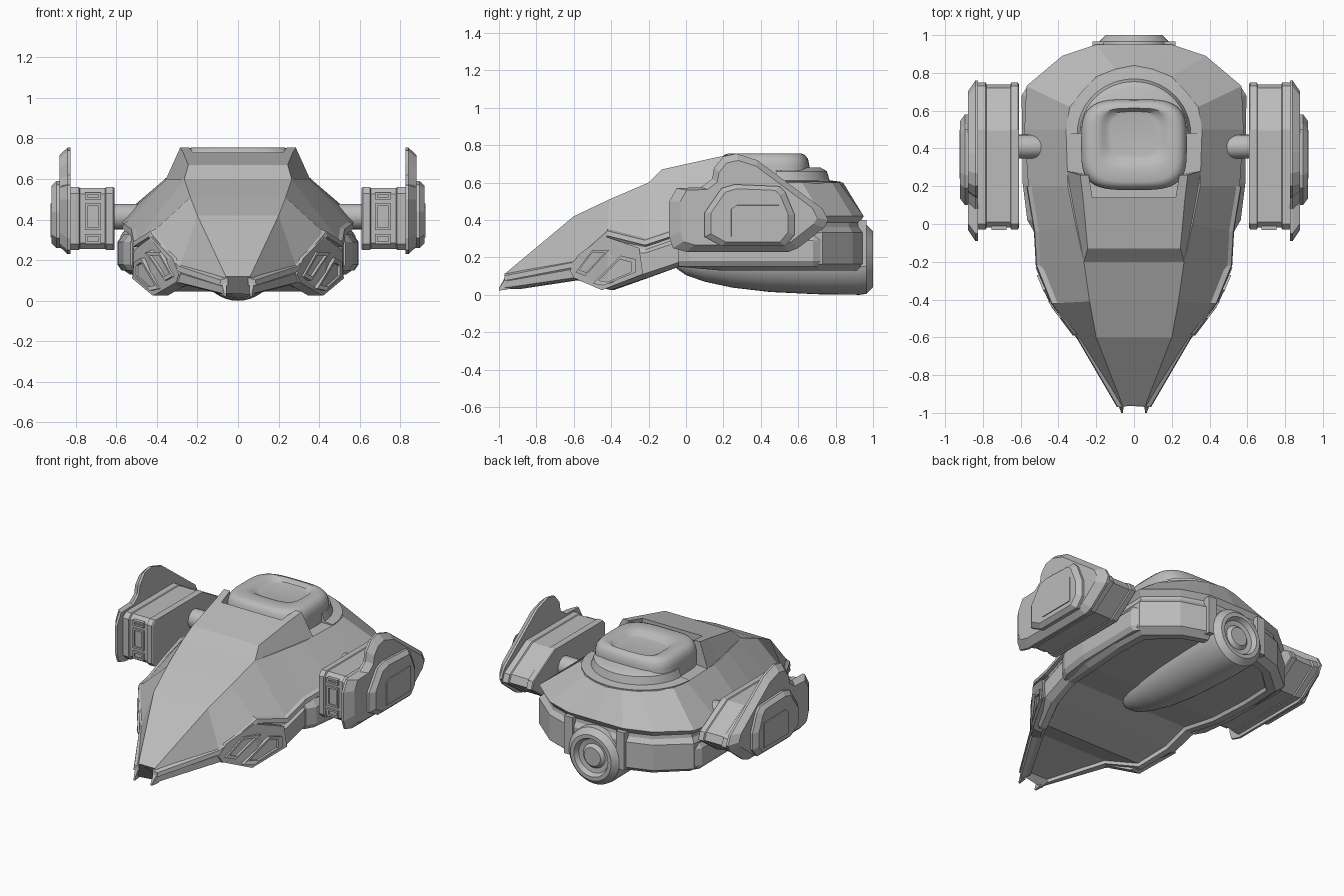
import bpy, bmesh
from math import sin, cos, pi, copysign, radians
from mathutils import Vector

if "Cube" in bpy.data.objects:
    bpy.data.objects.remove(bpy.data.objects["Cube"])

hull_grey = bpy.data.materials.new("hull_grey")
hull_grey.use_nodes = True
GREY = (0.5, 0.5, 0.5, 1)
hull_grey.diffuse_color = GREY
hull_grey.node_tree.nodes["Principled BSDF"].inputs["Base Color"].default_value = GREY


def finish(name, bm, smooth=False):
    """Turn a bmesh into a finished object."""
    bmesh.ops.remove_doubles(bm, verts=bm.verts, dist=0.0005)
    bmesh.ops.recalc_face_normals(bm, faces=bm.faces)
    mesh = bpy.data.meshes.new(name)
    bm.to_mesh(mesh)
    bm.free()
    mesh.materials.append(hull_grey)
    obj = bpy.data.objects.new(name, mesh)
    bpy.context.collection.objects.link(obj)
    if smooth:
        bpy.ops.object.select_all(action='DESELECT')
        obj.select_set(True)
        bpy.context.view_layer.objects.active = obj
        bpy.ops.object.shade_smooth_by_angle(angle=radians(35))
    return obj


def loft(name, loops, smooth=False):
    """Skin closed loops with equal point counts and cap both ends."""
    bm = bmesh.new()
    rings = [[bm.verts.new(p) for p in loop] for loop in loops]
    for a, b in zip(rings, rings[1:]):
        for i in range(len(a)):
            j = (i + 1) % len(a)
            bm.faces.new((a[i], a[j], b[j], b[i]))
    bm.faces.new(rings[0])
    bm.faces.new(rings[-1])
    return finish(name, bm, smooth)


def pair(name, loops, smooth=False):
    """Loft a part on the left side and its mirror on the right."""
    loft("left_" + name, loops, smooth)
    loft("right_" + name, [[(-x, y, z) for x, y, z in l] for l in loops], smooth)


def side_layer(outline, x, scale=1.0):
    """Place a (y, z) outline at x, scaled about its middle."""
    ys, zs = zip(*outline)
    cy, cz = (min(ys) + max(ys)) / 2, (min(zs) + max(zs)) / 2
    return [(x, cy + (y - cy) * scale, cz + (z - cz) * scale) for y, z in outline]


def box(x0, x1, y0, y1, z0, z1):
    return [[(x, y0, z0), (x, y1, z0), (x, y1, z1), (x, y0, z1)] for x in (x0, x1)]


# Hull: stations along the left outline as ridge point, rim point, belly height
stations = [
    ((.06, -.96, .12), (.08, -.97, .09), .03),
    ((.2, -.6, .42), (.29, -.61, .16), .08),
    ((.235, -.41, .51), (.43, -.42, .33), .025),
    ((.265, -.2, .6), (.51, -.22, .28), .09),
    ((.31, 0, .6), (.52, -.04, .34), .15),
    ((.35, .2, .6), (.56, .2, .37), .13),
    ((.36, .5, .6), (.58, .5, .4), .13),
    ((.34, .62, .6), (.57, .73, .42), .13),
    ((.2, .78, .6), (.38, .89, .42), .13),
    ((.1, .82, .6), (.2, .95, .42), .13),
    ((0, .84, .6), (0, .95, .42), .13),
]


def hull_chain(ridge, rim, belly):
    """Points from ridge to belly: rim, groove, side band, chamfer, recess."""
    x, y, z = rim
    steps = [(.0, 1), (.12, .955), (.2, .96), (.3, 1), (.88, 1), (1, .92), (1, .84)]
    chain = [Vector(ridge)]
    chain += [Vector((x * s, y * (s + 1) / 2, z + (belly - z) * t)) for t, s in steps]
    chain.append(chain[-1] + Vector((-.02 * x, 0, .02)))
    return chain


bm = bmesh.new()
chains = [hull_chain(*s) for s in stations]
left = [[bm.verts.new(p) for p in c] for c in chains]
right = [[bm.verts.new((-p.x, p.y, p.z)) for p in c] for c in chains]
for side in (left, right):
    for a, b in zip(side, side[1:]):
        for i in range(len(a) - 1):
            bm.faces.new((a[i], a[i + 1], b[i + 1], b[i]))
for k in range(len(left) - 1):
    for i in (0, -1):
        corners = [left[k][i], left[k + 1][i], right[k + 1][i], right[k][i]]
        bm.faces.new(corners)
bm.faces.new(left[0] + right[0][::-1])
finish("hull", bm)

# Trim rail following the front of the rim
rail = []
for _, (x, y, z), _ in stations[:6]:
    rail.append([(x - .03, y, z + .025), (x + .005, y, z + .012),
                 (x + .01, y, z - .015), (x - .03, y, z - .015)])
pair("rim_rail", rail)

# Nose prongs
pair("nose_prong", [[(.058, -.95, .03), (.085, -.95, .03), (.085, -.95, .11), (.055, -.95, .125)],
                    [(.058, -1, .022), (.068, -1, .022), (.068, -1, .035), (.058, -1, .035)]])

# Cheek pods with slanted vent ribs
def cheek(outline, low, high):
    """Stand a (y, z) outline on the slanted cheek between two depths."""
    def put(y, z, d):
        base = .43 + (y + .42) * (.75 if y < -.42 else .42)
        return (base + d, y, z)
    return [[put(y, z, d) for y, z in outline] for d in (low, high)]


pod = [(-.62, .13), (-.58, .21), (-.44, .315), (-.25, .25), (-.23, .11), (-.45, .025), (-.6, .09)]
vent_front = [(-.59, .12), (-.5, .24), (-.41, .24), (-.54, .1)]
vent_rear = [(-.5, .06), (-.35, .21), (-.27, .19), (-.27, .12), (-.44, .05)]
pair("cheek_pod", cheek(pod, -.06, .012))
for label, vent in (("front", vent_front), ("rear", vent_rear)):
    ring = cheek(vent, .0, .022)
    bm_mid = [Vector(p) for p in ring[1]]
    centre = sum(bm_mid, Vector()) / len(bm_mid)
    inner = [p.lerp(centre, .25) for p in bm_mid]
    sunk = [p - Vector((.014, 0, 0)) for p in inner]
    pair(label + "_vent", [ring[0], ring[1], inner, sunk])

# Side sponsons below the struts
pair("sponson", [[(.5, y, .15), (x - .02, y, .15), (x, y, .18), (x, y, .29), (x - .03, y, .33), (.5, y, .33)]
                 for y, x in ((-.04, .53), (.02, .565), (.22, .59), (.68, .595), (.72, .57))])

# Cowl in front of the canopy, open to the rear
loft("cowl", [[(-.265, -.2, .6), (.265, -.2, .6), (.245, -.13, .67), (-.245, -.13, .67)],
              [(-.33, .14, .6), (.33, .14, .6), (.27, .14, .73), (-.27, .14, .73)]])
pair("cowl_arm", [[(.23, .14, .6), (.33, .14, .6), (.27, .14, .73), (.22, .14, .73)],
                  [(.24, .26, .6), (.355, .28, .6), (.285, .26, .755), (.24, .26, .755)]])


# Canopy and its collar as stacked rounded squares
def squircle(a, b, z, cy=.42, n=48):
    def power(v):
        return copysign(abs(v) ** .55, v)
    return [(a * power(cos(t)), cy + b * power(sin(t)), z)
            for t in (2 * pi * i / n for i in range(n))]


loft("canopy", [squircle(.28 * s, .24 * s, z) for s, z in
                ((1, .58), (1, .69), (.97, .725), (.9, .748), (.82, .755))]
     + [squircle(.28 * s, .24 * s, z, .42 + shift) for s, z, shift in
        ((.68, .755, .03), (.6, .748, .045), (.52, .73, .05), (.45, .726, .05))], True)


def arc_ring(r, z, n=32):
    """Rear half-round step, flat along its front."""
    return [(r * cos(pi * i / n), .48 + r * .96 * sin(pi * i / n), z) for i in range(n + 1)]


loft("canopy_collar", [arc_ring(r, z) for r, z in
                       ((.36, .59), (.36, .605), (.3, .612), (.285, .66), (.25, .68))], True)


# Engine pod revolved around the long axis
def circle_y(y, r, z=.19, n=40):
    return [(r * cos(2 * pi * i / n), y, z + r * sin(2 * pi * i / n)) for i in range(n)]


engine_profile = [(-.08, .01), (-.05, .05), (0, .085), (.1, .12), (.25, .152), (.45, .175), (.7, .187),
                  (.93, .19), (.965, .185), (1, .15), (1, .125), (.97, .11), (.965, .08), (.985, .06), (.985, .01)]
loft("engine_pod", [circle_y(y, r) for y, r in engine_profile], True)
pair("engine_bracket", box(.16, .22, .85, .965, .15, .4))

# Struts
pair("strut", [[(x, .41 + r * cos(2 * pi * i / 24), .415 + r * sin(2 * pi * i / 24)) for i in range(24)]
               for x, r in ((.455, .03), (.47, .055), (.49, .063), (.64, .063))], True)

# Nacelles: box body with end flanges, finned plate and outer cap
body = [(-.03, .28), (-.03, .53), (0, .56), (.5, .56), (.73, .43), (.75, .38), (.57, .25), (0, .25)]
fin = [(-.09, .31), (-.09, .5), (-.05, .57), (.08, .575), (.14, .62), (.15, .68), (.2, .74), (.27, .755),
       (.38, .72), (.73, .46), (.76, .4), (.74, .36), (.6, .25), (.55, .23), (0, .23), (-.07, .25)]
cap = [(.1, .31), (.1, .44), (.19, .57), (.26, .59), (.5, .58), (.53, .55), (.58, .43), (.58, .32),
       (.53, .26), (.19, .26)]
panel = [(.24, .31), (.24, .46), (.27, .48), (.5, .48), (.5, .31)]
pair("nacelle_body", [side_layer(body, x, s) for x, s in
                      ((.61, .98), (.615, 1), (.65, 1), (.655, .97), (.78, .97), (.785, 1), (.84, 1))])
pair("nacelle_fin", [side_layer(fin, x, s) for x, s in ((.825, 1), (.84, 1), (.88, .86))])
pair("nacelle_cap", [side_layer(cap, x, s) for x, s in ((.86, 1), (.895, 1), (.92, .86))])
pair("cap_panel", [side_layer(panel, x, s) for x, s in ((.91, 1), (.925, .98))])

# Nacelle front fittings: framed window with small bars above and below
for label, z0, z1 in (("lower_bar", .28, .33), ("window", .35, .48), ("upper_bar", .5, .535)):
    frame = [[(x, y, z) for x, z in ((.675 + m, z0 + m), (.755 - m, z0 + m), (.755 - m, z1 - m), (.675 + m, z1 - m))]
             for y, m in ((.0, 0), (-.032, 0), (-.032, .012), (-.022, .012))]
    pair("nacelle_" + label, frame)
